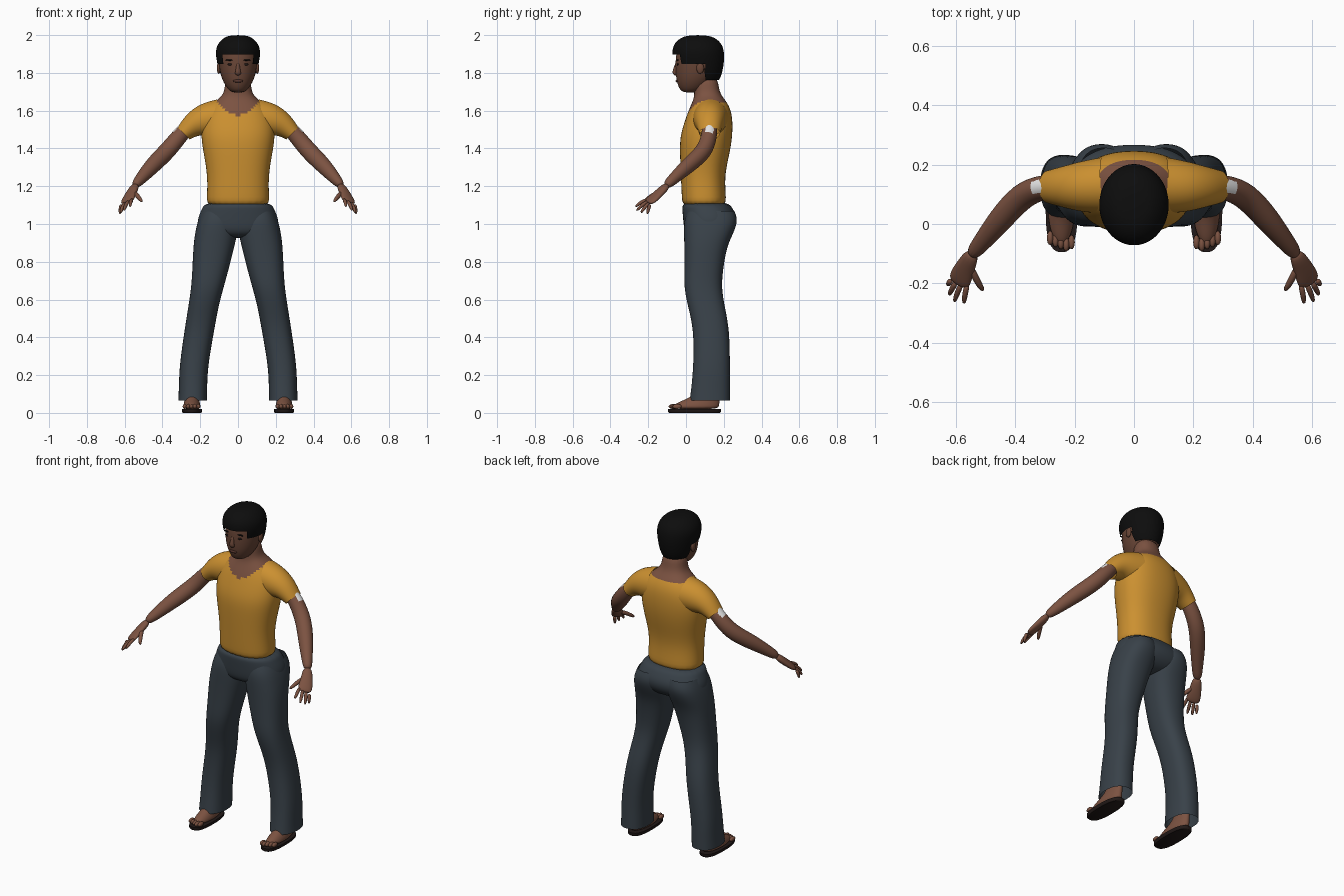
import bpy, bmesh, math
from mathutils import Vector

if "Cube" in bpy.data.objects:
    bpy.data.objects.remove(bpy.data.objects["Cube"])


def material(name, *rgb):
    m = bpy.data.materials.new(name)
    m.use_nodes = True
    m.diffuse_color = (*rgb, 1)
    bsdf = m.node_tree.nodes["Principled BSDF"]
    bsdf.inputs["Base Color"].default_value = (*rgb, 1)
    bsdf.inputs["Roughness"].default_value = 0.8
    return m


SHIRT = material("mustard shirt", 0.6, 0.28, 0.03)
DENIM = material("slate trousers", 0.04, 0.053, 0.066)
SKIN = material("brown skin", 0.2, 0.085, 0.053)
FACE = material("face skin", 0.14, 0.06, 0.037)
LIPS = material("dark lips", 0.09, 0.035, 0.025)
HAIR = material("black hair", 0.004, 0.004, 0.004)
SOLE = material("dark sandal", 0.016, 0.01, 0.009)
WHITE = material("white band", 1, 1, 1)


def level(z, x0, x1, y0, y1):
    """Horizontal ring filling a rectangle."""
    return (Vector(((x0 + x1) / 2, (y0 + y1) / 2, z)),
            Vector(((x1 - x0) / 2, 0, 0)), Vector((0, (y1 - y0) / 2, 0)))


def centred(z, w, y0, y1):
    return level(z, -w, w, y0, y1)


def along(points, ref=(0, 1, 0)):
    """Rings square to a path of (x, y, z, radius, radius along ref)."""
    centres = [Vector(p[:3]) for p in points]
    rings = []
    for i, p in enumerate(points):
        t = (centres[min(i + 1, len(points) - 1)] - centres[max(i - 1, 0)]).normalized()
        u = t.cross(Vector(ref)).normalized()
        rings.append((centres[i], u * p[3], u.cross(t) * p[4]))
    return rings


def finish(ob, mats, smooth=2, mirror=False):
    for m in mats:
        ob.data.materials.append(m)
    bpy.context.view_layer.objects.active = ob
    if smooth:
        ob.modifiers.new("Smooth", "SUBSURF").levels = smooth
        bpy.ops.object.modifier_apply(modifier="Smooth")
    if mirror:
        mod = ob.modifiers.new("Mirror", "MIRROR")
        mod.use_mirror_merge = False
    bpy.ops.object.select_all(action="DESELECT")
    ob.select_set(True)
    bpy.ops.object.shade_smooth_by_angle(angle=math.radians(50))
    return ob


def loft(name, rings, *mats, sides=16, power=2, caps=True, smooth=2, mirror=False):
    bm = bmesh.new()
    grow = 1.025 if smooth else 1
    loops = []
    for c, u, v in rings:
        loop = []
        for k in range(sides):
            a = math.tau * k / sides
            ca, sa = math.cos(a), math.sin(a)
            x = math.copysign(abs(ca) ** (2 / power), ca)
            y = math.copysign(abs(sa) ** (2 / power), sa)
            loop.append(bm.verts.new(c + (u * x + v * y) * grow))
        loops.append(loop)
    for a, b in zip(loops, loops[1:]):
        for k in range(sides):
            j = (k + 1) % sides
            bm.faces.new((a[k], a[j], b[j], b[k]))
    if caps:
        bm.faces.new(loops[0])
        bm.faces.new(loops[-1])
    bmesh.ops.recalc_face_normals(bm, faces=bm.faces)
    me = bpy.data.meshes.new(name)
    bm.to_mesh(me)
    bm.free()
    ob = bpy.data.objects.new(name, me)
    bpy.context.collection.objects.link(ob)
    return finish(ob, mats, smooth, mirror)


def blob(name, pos, size, mat, mirror=False):
    me = bpy.data.meshes.new(name)
    bm = bmesh.new()
    bmesh.ops.create_uvsphere(bm, u_segments=16, v_segments=10, radius=1)
    for v in bm.verts:
        v.co = Vector(a * s + p for a, s, p in zip(v.co, size, pos))
    bm.to_mesh(me)
    bm.free()
    ob = bpy.data.objects.new(name, me)
    bpy.context.collection.objects.link(ob)
    return finish(ob, [mat], 0, mirror)


def paint(ob, slot, rule):
    for p in ob.data.polygons:
        if rule(p.center, p.normal):
            p.material_index = slot


# Torso with a scooped neckline
torso = loft("torso", [
    centred(1.09, .16, -.015, .205), centred(1.13, .163, -.02, .212),
    centred(1.25, .157, -.025, .2), centred(1.37, .178, -.03, .228),
    centred(1.46, .193, -.03, .243), centred(1.54, .188, -.006, .245),
    centred(1.6, .165, .015, .237), centred(1.645, .125, .035, .215),
    centred(1.675, .085, .045, .19), centred(1.71, .068, .045, .173),
    centred(1.79, .065, .04, .165)], SHIRT, SKIN, sides=24, power=2.3)
paint(torso, 1, lambda c, n: c.z > (1.575 + 6 * c.x ** 2 if c.y < .12 else 1.645))

# Sleeves
loft("sleeves", along([
    (.1, .13, 1.56, .1, .095), (.18, .125, 1.55, .09, .085),
    (.24, .125, 1.527, .064, .068), (.288, .125, 1.48, .045, .055)]),
    SHIRT, caps=False, mirror=True)

# Arms with a white strip under each sleeve
arms = loft("arms", along([
    (.24, .125, 1.54, .035, .035), (.275, .125, 1.505, .04, .04),
    (.31, .123, 1.465, .043, .042), (.375, .1, 1.385, .046, .045),
    (.45, .015, 1.313, .044, .042), (.51, -.06, 1.245, .032, .03),
    (.55, -.108, 1.2, .022, .025)]), SKIN, WHITE, mirror=True)
paint(arms, 1, lambda c, n: 1.485 < c.z < 1.53 and n.x > .6)

# Hands: palm, four fingers and a thumb
SPREAD = Vector((.88, .2, -.43))
loft("palms", along([
    (.54, -.095, 1.21, .02, .025), (.565, -.14, 1.165, .02, .033),
    (.583, -.18, 1.13, .017, .042), (.592, -.205, 1.112, .011, .036)], SPREAD),
    SKIN, sides=12, mirror=True)


def finger(name, base, tip, r):
    mid = (base + tip) / 2 + Vector((.003, -.002, .006))
    loft(name, along([(*base, r, r), (*mid, r, r), (*tip, r * .7, r * .7)], SPREAD),
         SKIN, sides=8, smooth=1, mirror=True)


knuckle = Vector((.588, -.195, 1.118))
tips = [(.572, -.27, 1.09), (.605, -.264, 1.068), (.622, -.24, 1.056), (.625, -.205, 1.05)]
for i, tip in enumerate(tips):
    finger(f"finger_{i + 1}", knuckle + SPREAD * (i - 1.5) * .021, Vector(tip), .0105)
finger("thumb", Vector((.552, -.14, 1.17)), Vector((.505, -.228, 1.115)), .013)

# Trousers: seat and flared legs
loft("trouser_seat", [
    centred(1.118, .17, -.016, .222), centred(1.085, .185, -.018, .243),
    centred(1.04, .207, -.014, .268), centred(.99, .213, -.01, .262),
    centred(.95, .19, .0, .23), centred(.925, .09, .04, .18)],
    DENIM, sides=24, power=2.3)
loft("trouser_legs", [
    level(1.07, .015, .19, .01, .255), level(1.02, .004, .212, -.01, .276),
    level(.95, .004, .227, -.01, .25), level(.88, .02, .236, -.008, .215),
    level(.76, .05, .241, -.008, .195), level(.66, .078, .247, -.01, .187),
    level(.56, .105, .263, .012, .205), level(.44, .126, .282, .042, .23),
    level(.25, .16, .31, .04, .232), level(.14, .164, .312, .03, .232),
    level(.065, .164, .316, .02, .232)],
    DENIM, power=2.4, caps=False, mirror=True)

# Feet, toes and sandal soles
loft("feet", [
    level(.018, .2, .288, -.07, .17), level(.04, .198, .29, -.072, .175),
    level(.065, .205, .283, -.02, .178), level(.095, .212, .275, .05, .182),
    level(.16, .212, .275, .09, .185)], SKIN, mirror=True)
for i in range(5):
    blob(f"toe_{i + 1}", (.21 + i * .018, -.068 + abs(i - 1) * .007, .034),
         (.011, .024, .013), SKIN, mirror=True)
loft("sandal_soles", [level(0, .195, .292, -.09, .18), level(.006, .19, .297, -.095, .185),
                      level(.02, .19, .297, -.095, .185)],
     SOLE, sides=32, power=2.6, smooth=0, mirror=True)

# Head and facial features
loft("head", [
    centred(1.695, .03, -.015, .06), centred(1.715, .055, -.035, .1),
    centred(1.75, .077, -.048, .135), centred(1.79, .092, -.054, .16),
    centred(1.85, .102, -.056, .18), centred(1.91, .102, -.052, .18),
    centred(1.96, .075, -.025, .15)], FACE)
loft("nose", along([(0, -.045, 1.86, .008, .008), (0, -.056, 1.825, .011, .011),
                    (0, -.062, 1.8, .018, .014), (0, -.052, 1.787, .014, .008)]),
     FACE, sides=8)
blob("mouth", (0, -.047, 1.757), (.027, .008, .008), LIPS)
blob("eyes", (.04, -.044, 1.845), (.017, .005, .006), SOLE, mirror=True)
blob("eyebrows", (.042, -.044, 1.868), (.024, .006, .004), HAIR, mirror=True)
blob("ears", (.102, .075, 1.825), (.01, .02, .03), FACE, mirror=True)

# Short hair, trimmed along the hairline
hair = loft("hair", [
    centred(1.74, .06, .02, .16), centred(1.77, .083, -.01, .18),
    centred(1.81, .1, -.045, .192), centred(1.86, .11, -.066, .2),
    centred(1.91, .118, -.072, .2), centred(1.95, .108, -.064, .19),
    centred(1.982, .08, -.035, .16), centred(2.0, .045, .01, .115)],
    HAIR, sides=24)


def hairline(c):
    if c.y < -.01 and abs(c.x) < .08:
        return 1.895
    return 1.845 if c.y < .1 else 1.765


bm = bmesh.new()
bm.from_mesh(hair.data)
bare = [f for f in bm.faces if f.calc_center_median().z < hairline(f.calc_center_median())]
bmesh.ops.delete(bm, geom=bare, context="FACES")
bm.to_mesh(hair.data)
bm.free()
